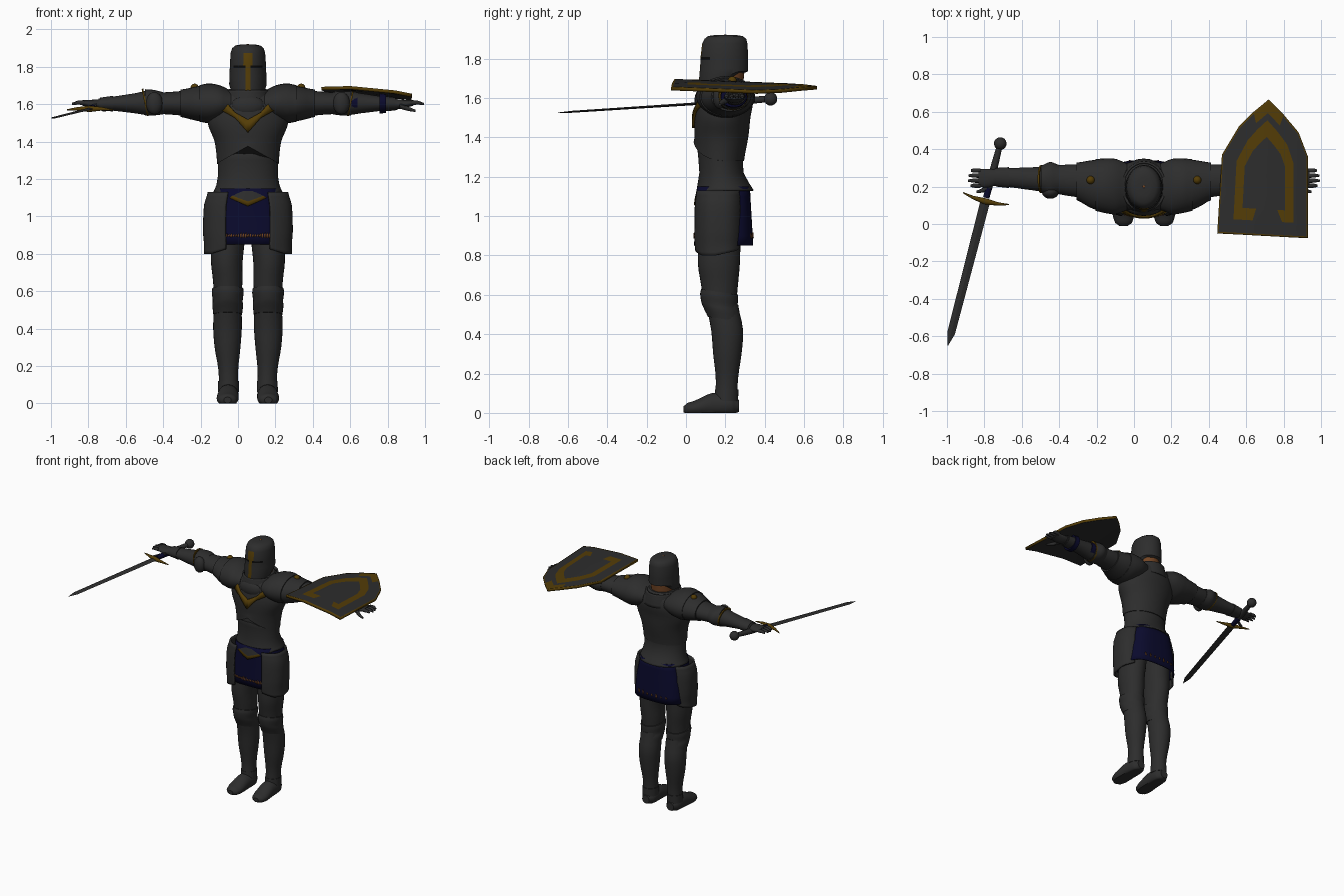
import bpy, bmesh, math, random
from mathutils import Vector, Matrix
from mathutils.bvhtree import BVHTree

if "Cube" in bpy.data.objects:
    bpy.data.objects.remove(bpy.data.objects["Cube"])
random.seed(4)
CX = 0.053  # body centre line


def material(name, rgb):
    m = bpy.data.materials.new(name)
    m.use_nodes = True
    m.diffuse_color = (*rgb, 1)
    m.node_tree.nodes["Principled BSDF"].inputs["Base Color"].default_value = (*rgb, 1)
    return m


STEEL = material("dark steel", (0.026, 0.026, 0.026))
GOLD = material("old gold", (0.088, 0.046, 0.002))
NAVY = material("navy cloth", (0.003, 0.003, 0.026))
BLACK = material("black", (0.003, 0.003, 0.003))
COPPER = material("copper", (0.17, 0.06, 0.018))


def finish(name, bm, mats, mirror=False, thick=0, offset=-1, x=CX, angle=40):
    """Turn a bmesh into a shaded object, mirrored over the body centre if asked."""
    bmesh.ops.recalc_face_normals(bm, faces=bm.faces)
    me = bpy.data.meshes.new(name)
    bm.to_mesh(me)
    bm.free()
    for m in mats:
        me.materials.append(m)
    me.shade_smooth()
    me.set_sharp_from_angle(angle=math.radians(angle))
    ob = bpy.data.objects.new(name, me)
    ob.location.x = x
    bpy.context.collection.objects.link(ob)
    if thick:
        s = ob.modifiers.new("thickness", "SOLIDIFY")
        s.thickness, s.offset = thick, offset
    if mirror:
        ob.modifiers.new("mirror", "MIRROR")
    return ob


def smooth_rings(rings, steps):
    out = []
    for i in range(len(rings) - 1):
        p = [rings[max(0, min(len(rings) - 1, i + k))] for k in (-1, 0, 1, 2)]
        for s in range(steps):
            t = s / steps
            out.append([b + t * (c - a + t * (2 * a - 5 * b + 4 * c - d + t * (3 * b - a - 3 * c + d))) / 2
                        for a, b, c, d in zip(*p)])
            out[-1][0] = p[1][0] + t * (p[2][0] - p[1][0])
    return out + [list(rings[-1])]


def loft(name, axis, rings, mats=(STEEL,), seg=28, steps=3, power=2, arc=None, cap=True,
         tweak=None, rule=None, **kw):
    """Skin ellipses (position, centre a, centre b, radius a, radius b) along an axis."""
    bm = bmesh.new()
    rows = []
    n = seg + 1 if arc else seg
    a0, a1 = [math.radians(v) for v in (arc or (0, 360))]
    for t, a, b, ra, rb in smooth_rings(rings, steps):
        row = []
        for i in range(n):
            w = a0 + (a1 - a0) * i / seg
            c, s = [math.copysign(abs(f(w)) ** (2 / power), f(w)) for f in (math.cos, math.sin)]
            u, v = a + ra * c, b + rb * s
            co = Vector({"z": (u, v, t), "x": (t, u, v), "y": (u, t, v)}[axis])
            if tweak:
                tweak(co)
            row.append(bm.verts.new(co))
        rows.append(row)
    for r, q in zip(rows, rows[1:]):
        for i in range(seg):
            j = (i + 1) % n
            bm.faces.new((r[i], r[j], q[j], q[i]))
    if cap and not arc:
        bm.faces.new(rows[0])
        bm.faces.new(rows[-1])
    if rule:
        for f in bm.faces:
            f.material_index = rule(f.calc_center_median())
    return finish(name, bm, mats, **kw)


def ball(name, centre, size, mat, **kw):
    bm = bmesh.new()
    bmesh.ops.create_uvsphere(bm, u_segments=16, v_segments=10, radius=1,
                              matrix=Matrix.Translation(centre) @ Matrix.Diagonal((*size, 1)))
    return finish(name, bm, (mat,), **kw)


def inlay(name, target, strips, mat, side=-1, thick=0.008):
    """Lay strips of (x, z, half height) points on the front or back of a part."""
    tree = BVHTree.FromPolygons([v.co for v in target.data.vertices],
                                [p.vertices[:] for p in target.data.polygons])
    bm = bmesh.new()
    for strip in strips:
        prev = None
        for x, z, w in strip:
            pair = []
            for h in (-w, w):
                hit = tree.ray_cast(Vector((x, side * 2, z + h)), Vector((0, -side, 0)))[0]
                pair.append(bm.verts.new(hit + Vector((0, side * 0.003, 0))))
            if prev:
                bm.faces.new((*prev, pair[1], pair[0]))
            prev = pair
    return finish(name, bm, (mat,), thick=thick, offset=0)


# Helmet, its gold nose strip and eye slits
def raise_nape(co):
    if co.z < 1.7:
        co.z += (1.74 - co.z) * 0.92 * max(0, min(1, (co.y - 0.12) / 0.15))


def helm_colour(c):
    if c.y > 0.15 or c.z > 1.885:
        return 0
    if abs(c.x) < (0.021 if c.z > 1.807 else 0.012):
        return 1
    return 2 if 1.79 < c.z < 1.81 and abs(c.x) < 0.08 else 0


loft("helmet", "z", [(1.61, 0, .185, .08, .118), (1.68, 0, .19, .1, .125), (1.75, 0, .193, .099, .122),
     (1.793, 0, .195, .097, .121), (1.807, 0, .195, .097, .121), (1.875, 0, .197, .092, .115),
     (1.9, 0, .2, .084, .106), (1.914, 0, .2, .066, .088), (1.92, 0, .2, .035, .05)], (STEEL, GOLD, BLACK),
     seg=48, steps=1, tweak=raise_nape, rule=helm_colour)
ball("crown_stud", (0, .2, 1.918), (.008, .008, .005), COPPER)
loft("neck", "z", [(1.6, 0, .2, .08, .085), (1.78, 0, .215, .08, .085)], (COPPER,))
loft("gorget", "z", [(1.58, 0, .2, .145, .15), (1.64, 0, .2, .128, .142), (1.675, 0, .2, .118, .135)],
     cap=False, thick=0.012)


# Waist plate with a pointed, gilded hem, and the breastplate above it
def hem_drop(co):
    return max(0, 1 - abs(co.x) / 0.17) if co.y < 0.19 else 0


def point_hem(co):
    if co.z < 1.2:
        co.z -= 0.075 * hem_drop(co) * (1.2 - co.z) / 0.07


loft("waist_plate", "z", [(1.13, 0, .192, .185, .152), (1.142, 0, .19, .179, .147), (1.17, 0, .187, .168, .132),
     (1.22, 0, .18, .16, .112), (1.3, 0, .175, .16, .113), (1.4, 0, .18, .17, .128)], (STEEL, GOLD), seg=48,
     steps=1, cap=False, tweak=point_hem, thick=0.008,
     rule=lambda c: int(abs(c.x) < 0.15 and c.y < 0.19 and c.z < 1.14 - 0.069 * hem_drop(c)))


def arch_edge(co):
    if co.z < 1.4 and co.y < 0.18:
        lift = 0.8 * (1.4 - co.z) * max(0, 1 - abs(co.x) / 0.17)
        co.z += lift
        co.y -= 0.17 * lift


chest = loft("breastplate", "z", [(1.28, 0, .175, .165, .12), (1.4, 0, .18, .178, .136), (1.5, 0, .185, .215, .142),
             (1.58, 0, .197, .205, .143), (1.64, 0, .2, .16, .13), (1.68, 0, .2, .1, .1)], seg=48,
             steps=4, tweak=arch_edge)
ball("throat_plate", (0, .085, 1.59), (.092, .042, .06), STEEL)
vee = [(i * 0.0135, 1.483 + abs(i) * 0.0115, 0.015 + 0.004 * abs(abs(i) - 5)) for i in range(-10, 11)]
inlay("chest_trim", chest, [vee], GOLD, thick=0.02)

# Cloth skirt with small hem ornaments
skirt = loft("skirt", "z", [(1.15, 0, .19, .158, .135), (1.0, 0, .191, .188, .142), (.85, 0, .191, .2, .15)],
             (NAVY,), seg=44, power=3, cap=False, thick=0.008)
marks = []
for i in range(-9, 10):
    x, w = i * 0.0128, random.uniform(0.006, 0.016)
    marks.append([(x - 0.0045, 0.895, w * 0.5), (x + 0.0045, 0.9, w)])
inlay("front_hem_ornaments", skirt, marks, COPPER, thick=0.004)
inlay("back_hem_ornaments", skirt, marks[::3], COPPER, side=1, thick=0.004)


# Hip plates
def slope_hip(co):
    if co.z < 0.9:
        co.z += (0.9 - co.z) * 2.2 * max(0, co.y - 0.15) + 0.3 * max(0, 0.2 - co.x) * (0.9 - co.z) / 0.1


loft("hip_plates", "z", [(1.13, 0, .17, .215, .125), (1.06, 0, .168, .235, .132), (.92, 0, .167, .24, .134),
     (.85, 0, .167, .235, .133), (.8, 0, .168, .236, .13)], arc=(-66, 50), power=2.6, tweak=slope_hip,
     thick=0.012, mirror=True)

# Legs
loft("thigh_plates", "z", [(1.05, .095, .185, .085, .11), (.85, .107, .17, .088, .108), (.75, .113, .167, .084, .106),
     (.66, .108, .17, .079, .095), (.57, .108, .172, .074, .085)], mirror=True)
loft("knee_plates", "z", [(.625, .108, .17, .083, .094), (.6, .108, .168, .085, .096), (.56, .108, .17, .08, .092),
     (.535, .108, .178, .082, .09), (.49, .108, .192, .077, .082)], mirror=True,
     tweak=lambda co: setattr(co, "z", co.z - 0.15 * (co.y - 0.1)))
loft("shin_plates", "z", [(.55, .107, .185, .07, .08), (.42, .109, .209, .077, .081), (.3, .109, .21, .069, .072),
     (.18, .105, .208, .053, .057), (.08, .103, .205, .052, .056)], mirror=True)
loft("ankle_cuffs", "z", [(.12, .104, .207, .055, .059), (.06, .104, .205, .056, .06)], steps=1, mirror=True)
loft("shoes", "y", [(.268, .104, .035, .03, .03), (.23, .104, .04, .053, .055), (.13, .106, .04, .056, .06),
     (.05, .109, .025, .058, .04), (.005, .109, .02, .044, .03), (-.012, .109, .018, .02, .016)],
     tweak=lambda co: setattr(co, "z", max(0, co.z)), mirror=True)

# Shoulders and arms
loft("shoulder_plates", "x", [(.09, .2, 1.605, .125, .07), (.15, .2, 1.607, .148, .094), (.21, .205, 1.605, .146, .106),
     (.26, .208, 1.604, .138, .098)], mirror=True)
loft("shoulder_lames", "x", [(.23, .208, 1.603, .138, .098), (.29, .214, 1.603, .125, .088),
     (.36, .228, 1.605, .1, .073)], mirror=True)
ball("shoulder_studs", (.285, .235, 1.688), (.022, .022, .022), GOLD, mirror=True)
loft("upper_arms", "x", [(.32, .23, 1.605, .09, .068), (.42, .235, 1.605, .082, .06), (.52, .24, 1.605, .068, .056)],
     mirror=True)
loft("elbow_plates", "x", [(.455, .24, 1.605, .076, .06), (.5, .24, 1.608, .092, .068), (.55, .24, 1.61, .072, .07)],
     mirror=True)
loft("elbow_trim", "x", [(.547, .24, 1.61, .075, .073), (.556, .24, 1.61, .074, .072)], (GOLD,), steps=1,
     mirror=True, tweak=lambda co: setattr(co, "x", co.x + 0.2 * (co.z - 1.62)))
ball("elbow_wings", (.5, .17, 1.605), (.045, .035, .06), STEEL, mirror=True)
loft("forearms", "x", [(.53, .24, 1.607, .067, .066), (.6, .242, 1.605, .061, .054), (.72, .248, 1.603, .051, .038),
     (.8, .25, 1.6, .046, .03)], mirror=True)
loft("wrist_cuffs", "x", [(.72, .248, 1.603, .056, .042), (.79, .25, 1.601, .05, .034)], steps=1, mirror=True)
loft("palms", "x", [(.78, .25, 1.6, .04, .026), (.83, .245, 1.6, .05, .024), (.885, .245, 1.607, .047, .015)],
     mirror=True)
for i in range(4):
    y, tip = 0.205 + i * 0.027, 0.945 - 0.012 * abs(i - 1.4)
    loft("fingers_%d" % (i + 1), "x", [(.875, y, 1.607, .012, .012), (.91, y, 1.608, .011, .011),
         (tip, y, 1.602, .006, .006)], seg=10, mirror=True)
loft("thumbs", "x", [(.81, .21, 1.59, .02, .015), (.85, .185, 1.578, .014, .013), (.895, .172, 1.565, .007, .007)],
     seg=10, mirror=True)

# Kite shield lying over the left forearm, with gold rim, tip and inner band
corners = [(.93, -.075), (.93, .13), (.93, .36), (.88, .49), (.8, .585), (.72, .665), (.64, .6), (.56, .52),
           (.47, .37), (.457, .15), (.445, -.05), (.6, -.058), (.84, -.071)]
bm, rows, mid = bmesh.new(), [], Vector((.7, .24))
for sx, sy in ((1, 1), (.972, .972), (.8, .83), (.66, .74), (.47, .53), (.25, .3), (.05, .05)):
    row = []
    for cx, cy in corners:
        x, y = mid.x + (cx - mid.x) * sx, mid.y + (cy - mid.y) * sy
        z = 1.664 - .08 * (x - .69) - .04 * (y - .2) + .018 * (1 - ((x - .69) / .24) ** 2)
        row.append(bm.verts.new((x, y, z)))
    rows.append(row)
for k, (r, q) in enumerate(zip(rows, rows[1:])):
    for i in range(len(r)):
        j = (i + 1) % len(r)
        f = bm.faces.new((r[i], r[j], q[j], q[i]))
        gilded = k == 0 or (k == 3 and i != 11) or (k == 1 and f.calc_center_median().y > .56)
        f.material_index = 0 if gilded else 1
bm.faces.new(rows[-1]).material_index = 1
shield = finish("shield", bm, (GOLD, STEEL), thick=0.018, x=0)
shield.modifiers["thickness"].material_offset = 1
for name, d in (("elbow_strap", .57), ("wrist_strap", .72)):
    loft(name, "x", [(d - .017, .243, 1.606, .069, .056), (d + .017, .243, 1.606, .066, .053)], (NAVY,), steps=1)

# Sword, built along -y from its pommel and then swung into place
tip, pommel = Vector((-.995, -.65, 1.525)), Vector((-.715, .43, 1.595))
ahead = (tip - pommel).normalized()
across = Vector((-ahead.y, ahead.x, 0)).normalized()
place = Matrix((across, -ahead, across.cross(-ahead))).transposed().to_4x4()
place.translation = pommel
sword = [
    ball("sword_pommel", (0, 0, 0), (.034, .034, .034), STEEL, x=0),
    loft("sword_grip", "y", [(-.02, 0, 0, .016, .016), (-.15, 0, 0, .02, .02), (-.3, 0, 0, .017, .017)],
         (STEEL, NAVY), seg=16, x=0, rule=lambda c: int(c.y < -.2)),
    loft("sword_guard", "x", [(-.127, -.305, -.006, .003, .003), (-.07, -.316, 0, .009, .009),
         (0, -.32, 0, .017, .017), (.07, -.316, 0, .009, .009), (.127, -.305, -.006, .003, .003)], (GOLD,), seg=12,
         steps=1, x=0),
    loft("sword_blade", "y", [(-.31, 0, 0, .026, .007), (-1.05, 0, 0, .021, .005), (-1.118, 0, 0, .001, .001)],
         seg=4, steps=1, x=0, angle=10),
]
for part in sword:
    part.data.transform(place)
